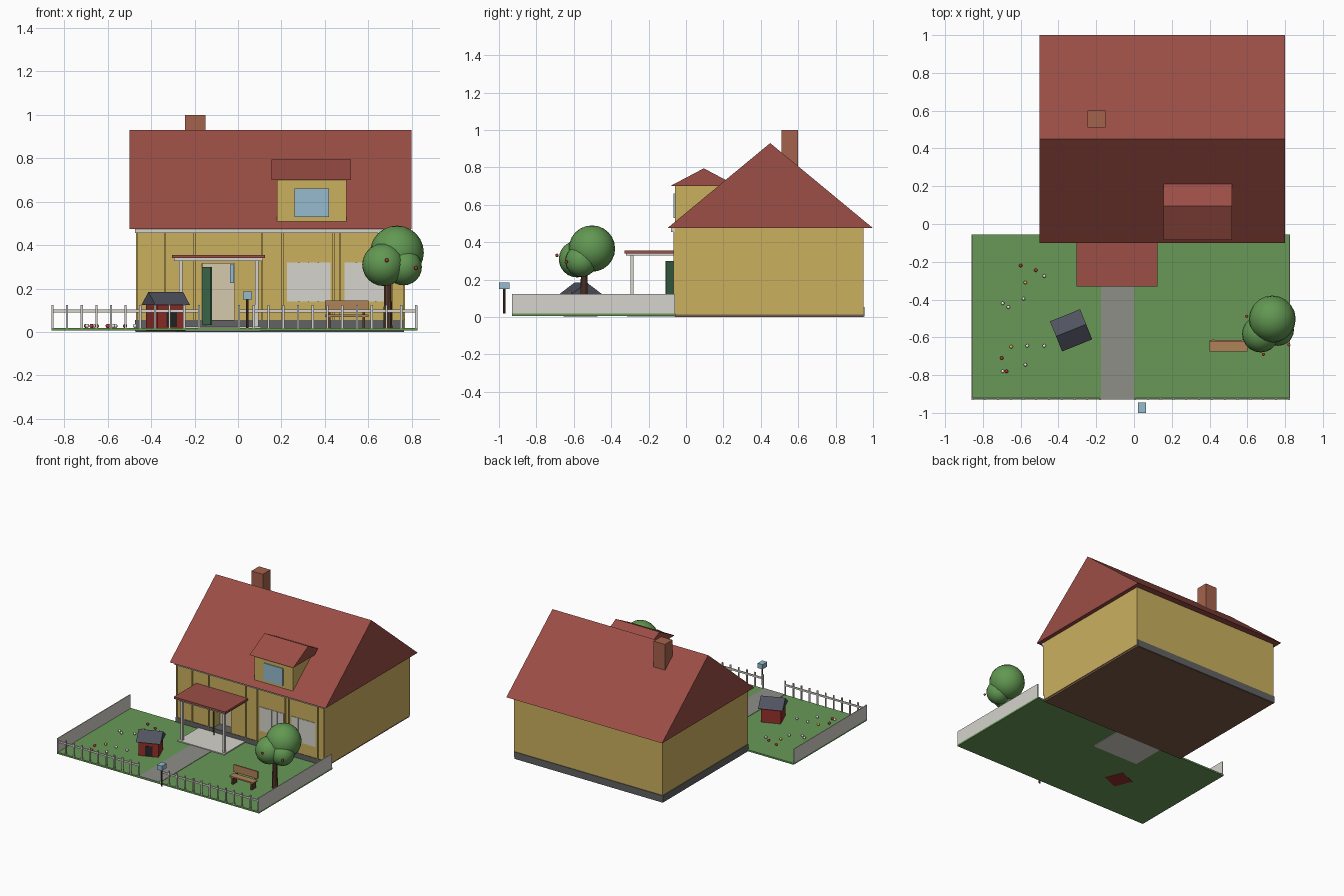
import bpy, bmesh, math
from mathutils import Matrix, Vector

if "Cube" in bpy.data.objects:
    bpy.data.objects.remove(bpy.data.objects["Cube"])


def mat(name, r, g, b):
    m = bpy.data.materials.new(name)
    lin = [(c / 255 / 12.92) if c < 11 else ((c / 255 + 0.055) / 1.055) ** 2.4 for c in (r, g, b)]
    m.diffuse_color = (*lin, 1)
    m.use_nodes = True
    m.node_tree.nodes["Principled BSDF"].inputs["Base Color"].default_value = m.diffuse_color
    return m


YELLOW = mat("yellow", 203, 176, 95)
RED = mat("roof_red", 155, 78, 69)
BRICK = mat("brick", 165, 98, 76)
WHITE = mat("white", 214, 211, 204)
STONE = mat("stone", 98, 98, 98)
PAVING = mat("paving", 142, 142, 136)
GRASS = mat("grass", 104, 153, 87)
EARTH = mat("earth", 125, 92, 70)
GLASS = mat("glass", 150, 187, 205)
GREEN = mat("door_green", 66, 112, 80)
BEIGE = mat("beige", 214, 201, 172)
BARN = mat("barn_red", 150, 48, 42)
SLATE = mat("slate", 80, 82, 94)
DARK = mat("dark", 40, 38, 40)
WOOD = mat("wood", 176, 130, 90)
BARK = mat("bark", 92, 62, 44)
LEAF = mat("leaf", 98, 152, 82)
APPLE = mat("red", 190, 55, 50)
BLOOM = mat("yellow_bloom", 225, 190, 70)
PETAL = mat("petal", 240, 235, 228)


def finish(name, bm, m, smooth=False):
    bmesh.ops.recalc_face_normals(bm, faces=bm.faces)
    me = bpy.data.meshes.new(name)
    bm.to_mesh(me)
    bm.free()
    ob = bpy.data.objects.new(name, me)
    bpy.context.collection.objects.link(ob)
    if m:
        me.materials.append(m)
    if smooth:
        for p in me.polygons:
            p.use_smooth = True
    return ob


def box(name, x, y, z, m):
    """Box from (min, max) ranges."""
    bm = bmesh.new()
    bmesh.ops.create_cube(bm, size=1)
    for v in bm.verts:
        v.co = [r[0] + (c + 0.5) * (r[1] - r[0]) for r, c in zip((x, y, z), v.co)]
    return finish(name, bm, m)


def gable(name, x, y, z, m):
    """Solid pitched roof, ridge along x."""
    bm = bmesh.new()
    prof = [(y[0], z[0]), (y[1], z[0]), ((y[0] + y[1]) / 2, z[1])]
    a, b = [[bm.verts.new((px, py, pz)) for py, pz in prof] for px in x]
    bm.faces.new(a)
    bm.faces.new(b)
    for i in range(3):
        j = (i + 1) % 3
        bm.faces.new((a[i], a[j], b[j], b[i]))
    return finish(name, bm, m)


def ball(name, c, r, m, seg=16):
    bm = bmesh.new()
    bmesh.ops.create_uvsphere(bm, u_segments=seg, v_segments=seg * 5 // 8, radius=r,
                              matrix=Matrix.Translation(c))
    return finish(name, bm, m, True)


def post(name, x, y, z, r0, r1, m):
    bm = bmesh.new()
    bmesh.ops.create_cone(bm, cap_ends=True, segments=10, radius1=r0, radius2=r1, depth=z[1] - z[0],
                          matrix=Matrix.Translation((x, y, sum(z) / 2)))
    return finish(name, bm, m)


def turn(ob, x, y, deg):
    ob.data.transform(Matrix.Translation((x, y, 0)) @ Matrix.Rotation(math.radians(deg), 4, 'Z'))


# House shell with a recessed doorway
box("house_floor", (-0.47, 0.765), (-0.06, 0.95), (0, 0.01), EARTH)
box("foundation", (-0.475, 0.764), (-0.064, 0.955), (0.003, 0.055), STONE)
walls = box("walls", (-0.47, 0.77), (-0.06, 0.95), (0.014, 0.476), YELLOW)
cutter = box("doorway_cutter", (-0.165, -0.015), (-0.2, 0.03), (0.03, 0.315), BEIGE)
cutter.hide_render = True
cutter.hide_viewport = True
cut = walls.modifiers.new("doorway", 'BOOLEAN')
cut.object = cutter
cut.solver = 'EXACT'
gable("main_roof", (-0.5, 0.8), (-0.1, 1.0), (0.475, 0.93), RED)
box("eave_trim", (-0.475, 0.77), (-0.08, -0.06), (0.455, 0.475), WHITE)
box("chimney", (-0.245, -0.15), (0.51, 0.6), (0.78, 1.0), BRICK)

# Front battens, windows and door
for x in (-0.466, -0.336, -0.2, 0.11, 0.205, 0.44, 0.47, 0.71, 0.765):
    box("wall_batten", (x - 0.004, x + 0.004), (-0.068, -0.058), (0.055, 0.455), YELLOW)
for x in (0.225, 0.49):
    box("window", (x, x + 0.2), (-0.064, -0.05), (0.14, 0.32), WHITE)
    for i in (0.055, 0.1, 0.145):
        box("window_bar", (x + i - 0.003, x + i + 0.003), (-0.067, -0.06), (0.14, 0.32), WHITE)
box("hallway_back", (-0.163, -0.017), (0.02, 0.032), (0.03, 0.315), BEIGE)
box("hallway_picture", (-0.037, -0.018), (0.012, 0.02), (0.225, 0.31), GLASS)
turn(box("front_door", (0, 0.062), (0, 0.008), (0.032, 0.3), GREEN), -0.165, -0.062, -52)

# Dormer
box("dormer", (0.18, 0.5), (-0.06, 0.22), (0.51, 0.705), YELLOW)
box("dormer_window", (0.26, 0.42), (-0.067, -0.055), (0.53, 0.66), GLASS)
gable("dormer_roof", (0.155, 0.52), (-0.085, 0.275), (0.7, 0.795), RED)

# Porch
box("porch_floor", (-0.285, 0.105), (-0.315, -0.06), (0.002, 0.026), WHITE)
box("porch_beam", (-0.295, 0.115), (-0.32, -0.06), (0.328, 0.341), WHITE)
box("porch_roof", (-0.305, 0.125), (-0.33, -0.06), (0.34, 0.355), RED)
for x in (-0.263, 0.087):
    box("porch_post", (x - 0.008, x + 0.008), (-0.296, -0.28), (0.026, 0.33), WHITE)

# Garden ground and path
box("lawn", (-0.86, 0.826), (-0.93, -0.055), (0.006, 0.018), GRASS)
box("path", (-0.175, 0), (-0.93, -0.31), (0.01, 0.021), PAVING)

# Fence: solid side panels, pickets and rail at the front
for x in (-0.86, 0.82):
    box("side_fence", (x, x + 0.006), (-0.93, -0.06), (0.018, 0.123), WHITE)
for a, b, n in ((-0.855, -0.18, 11), (0.005, 0.82, 13)):
    box("fence_rail", (a, b), (-0.924, -0.918), (0.09, 0.104), WHITE)
    for i in range(n):
        x = a + (b - a) * i / (n - 1)
        box("fence_picket", (x - 0.005, x + 0.005), (-0.931, -0.923), (0.018, 0.124), WHITE)

# Mailbox
post("mailbox_post", 0.043, -0.972, (0.018, 0.152), 0.006, 0.006, BARK)
box("mailbox", (0.022, 0.064), (-1.0, -0.945), (0.15, 0.186), GLASS)

# Dog house
for ob in (box("kennel_body", (-0.07, 0.07), (-0.07, 0.07), (0.004, 0.128), BARN),
           box("kennel_door", (-0.025, 0.027), (-0.073, -0.06), (0.022, 0.095), DARK),
           gable("kennel_roof", (-0.086, 0.086), (-0.086, 0.086), (0.124, 0.185), SLATE)):
    turn(ob, -0.333, -0.563, 22)

# Bench
box("bench_seat", (0.4, 0.6), (-0.675, -0.622), (0.07, 0.08), WOOD)
box("bench_back", (0.4, 0.6), (-0.625, -0.615), (0.09, 0.145), WOOD)
for x in (0.415, 0.573):
    box("bench_leg", (x, x + 0.012), (-0.67, -0.62), (0.016, 0.07), BARK)
    box("bench_back_support", (x, x + 0.012), (-0.62, -0.612), (0.07, 0.14), BARK)

# Apple tree
post("trunk", 0.69, -0.545, (0.01, 0.28), 0.022, 0.016, BARK)
for c, r in (((0.732, -0.503, 0.366), 0.124), ((0.67, -0.582, 0.31), 0.098),
             ((0.762, -0.56, 0.3), 0.085)):
    ball("foliage", c, r, LEAF, 20)
for c in ((0.685, -0.69, 0.33), (0.82, -0.64, 0.295), (0.597, -0.488, 0.3)):
    ball("apple", c, 0.009, APPLE, 8)

# Flowers
for m, spots in ((APPLE, ((-0.6, -0.22), (-0.52, -0.245), (-0.7, -0.71), (-0.675, -0.78))),
                 (BLOOM, ((-0.575, -0.31), (-0.65, -0.65))),
                 (PETAL, ((-0.475, -0.275), (-0.585, -0.395), (-0.695, -0.42), (-0.665, -0.44),
                          (-0.565, -0.645), (-0.475, -0.645), (-0.575, -0.745), (-0.695, -0.78)))):
    for x, y in spots:
        ball("flower", (x, y, 0.028), 0.01, m, 8)
